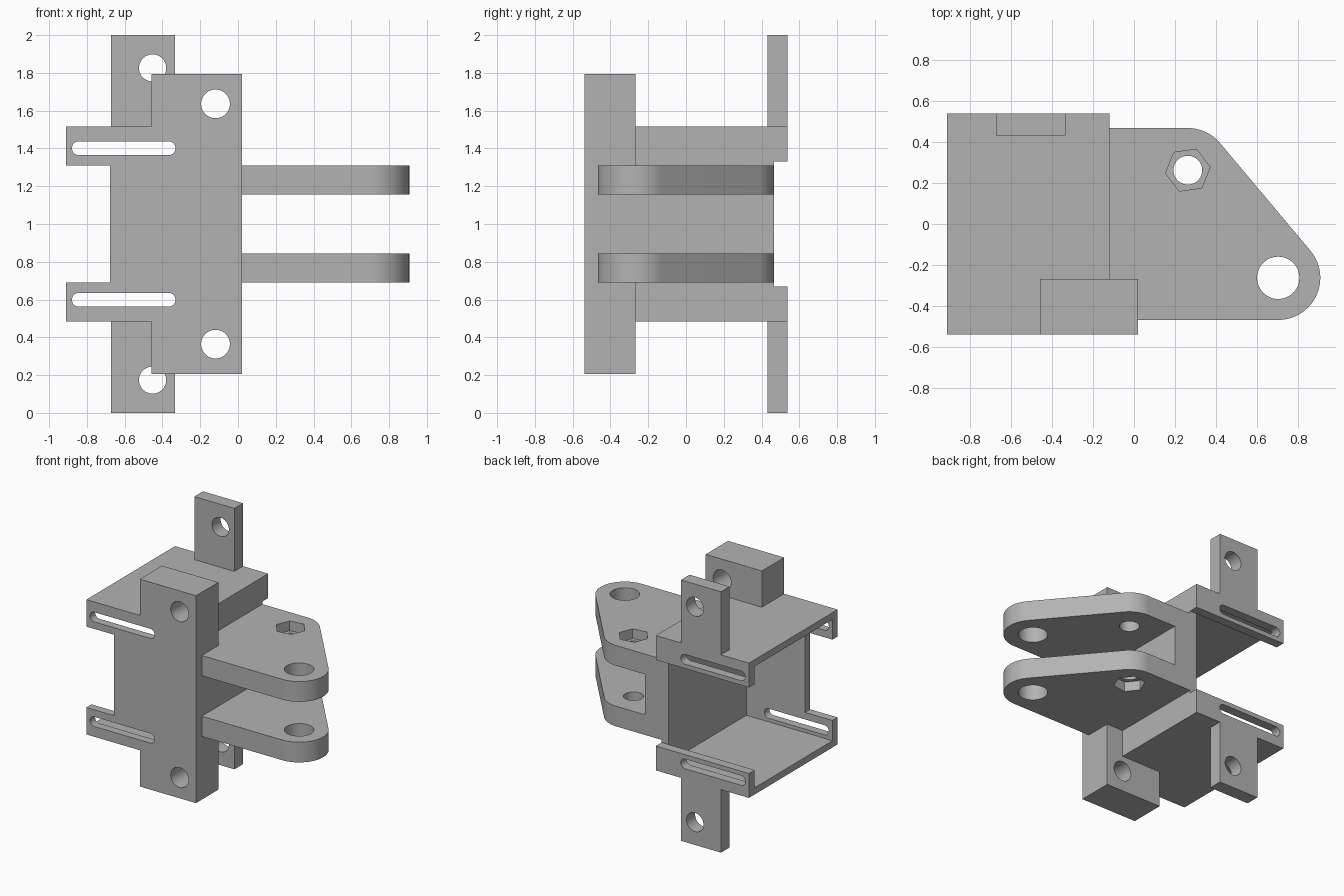
import bpy, bmesh, math
from mathutils import Matrix

cube = bpy.data.objects.get("Cube")
if cube:
    bpy.data.objects.remove(cube, do_unlink=True)

grey = bpy.data.materials.new("plain_grey")
grey.use_nodes = True
grey.diffuse_color = (0.45, 0.45, 0.45, 1)
grey.node_tree.nodes["Principled BSDF"].inputs["Base Color"].default_value = grey.diffuse_color


def finish(name, bm):
    bmesh.ops.recalc_face_normals(bm, faces=bm.faces)
    mesh = bpy.data.meshes.new(name)
    bm.to_mesh(mesh)
    bm.free()
    mesh.materials.append(grey)
    obj = bpy.data.objects.new(name, mesh)
    bpy.context.collection.objects.link(obj)
    return obj


def box(name, x, y, z):
    bm = bmesh.new()
    bmesh.ops.create_cube(bm, size=1)
    for v in bm.verts:
        v.co = [r[0] if c < 0 else r[1] for c, r in zip(v.co, (x, y, z))]
    return finish(name, bm)


def prism(name, outline, low, high, along="Z"):
    """Extrude an outline along z, or an x-z outline along y."""
    bm = bmesh.new()
    put = (lambda a, b, h: (a, b, h)) if along == "Z" else (lambda a, b, h: (a, h, b))
    face = bm.faces.new([bm.verts.new(put(a, b, low)) for a, b in outline])
    grown = bmesh.ops.extrude_face_region(bm, geom=[face])["geom"]
    shift = put(0, 0, high - low)
    bmesh.ops.translate(bm, vec=shift, verts=[g for g in grown if isinstance(g, bmesh.types.BMVert)])
    return finish(name, bm)


def arc(cx, cy, r, start, end, steps):
    angles = [math.radians(start + (end - start) * i / steps) for i in range(steps + 1)]
    return [(cx + r * math.cos(a), cy + r * math.sin(a)) for a in angles]


def disc(cx, cy, r, sides=48, turn=0):
    return arc(cx, cy, r, turn, turn + 360, sides)[:-1]


def combine(obj, other, operation):
    mod = obj.modifiers.new(operation.title(), "BOOLEAN")
    mod.operation, mod.object, mod.solver = operation, other, "EXACT"
    bpy.context.view_layer.update()
    result = bpy.data.meshes.new_from_object(obj.evaluated_get(bpy.context.evaluated_depsgraph_get()))
    obj.modifiers.clear()
    obj.data = result
    bpy.data.objects.remove(other, do_unlink=True)


def cut(obj, tool):
    combine(obj, tool, "DIFFERENCE")


def join(obj, tool):
    combine(obj, tool, "UNION")


def span(side, a, b):
    """Height range measured from the middle plane at z = 1."""
    return sorted((1 + side * a, 1 + side * b))


FRONT, BACK, WALL = -0.537, 0.537, 0.467
SIDES = (1, -1)

# Open channel body with cut-away front and back walls
body = box("channel_body", (-0.91, -0.12), (FRONT, BACK), (0.483, 1.517))
cut(body, box("cavity", (-1, -0.18), (-0.475, WALL), (0.535, 1.465)))
cut(body, box("back_window", (-1, 0.1), (WALL, 0.6), (0.67, 1.33)))
cut(body, box("front_notch", (-1, -0.677), (-0.6, -0.4), (0.69, 1.31)))

# Thick side wall between the lugs and the front mounting post
join(body, box("side_wall", (-0.15, 0.02), (FRONT, WALL), (0.69, 1.31)))
join(body, box("post_middle", (-0.15, 0.02), (FRONT, -0.267), (0.4, 1.6)))
for s in SIDES:
    join(body, box("post_end", (-0.457, 0.02), (FRONT, -0.267), span(s, 0.5, 0.795)))
    join(body, box("back_strap", (-0.673, -0.333), (0.432, BACK), span(s, 0.5, 1)))

# Long slots and bolt holes through the front and back
for s in SIDES:
    mid = 1 + s * 0.401
    slot = arc(-0.842, mid, 0.037, 90, 270, 16) + arc(-0.368, mid, 0.037, -90, 90, 16)
    cut(body, prism("slot", slot, -0.7, 0.7, "Y"))
    cut(body, prism("post_hole", disc(-0.119, 1 + s * 0.636, 0.076), -0.7, 0, "Y"))
    cut(body, prism("strap_hole", disc(-0.452, 1 + s * 0.826, 0.072), 0.3, 0.7, "Y"))

# Pair of hinge lugs with a pivot hole and a hexagonal nut pocket
TIP, HEEL, RADIUS = (0.702, -0.262), (0.262, 0.262), 0.205
slant = math.degrees(math.atan2(TIP[0] - HEEL[0], HEEL[1] - TIP[1]))
outline = [(-0.12, -WALL)] + arc(*TIP, RADIUS, -90, slant, 32)
outline += arc(*HEEL, RADIUS, slant, 90, 16) + [(-0.12, WALL)]
for s, name in zip(SIDES, ("upper_lug", "lower_lug")):
    lug = prism(name, outline, *span(s, 0.155, 0.31))
    cut(lug, prism("pivot_hole", disc(*TIP, 0.103), 0.5, 1.5))
    cut(lug, prism("bolt_hole", disc(*HEEL, 0.07), 0.5, 1.5))
    cut(lug, prism("nut_pocket", disc(*HEEL, 0.11, 6, 8), *span(s, 0.235, 0.5)))
    join(body, lug)

# Smooth the round surfaces, keep edges crisp
bpy.ops.object.select_all(action="DESELECT")
body.name = "hinge_bracket"
body.select_set(True)
bpy.context.view_layer.objects.active = body
bpy.ops.object.shade_smooth_by_angle(angle=math.radians(25))
